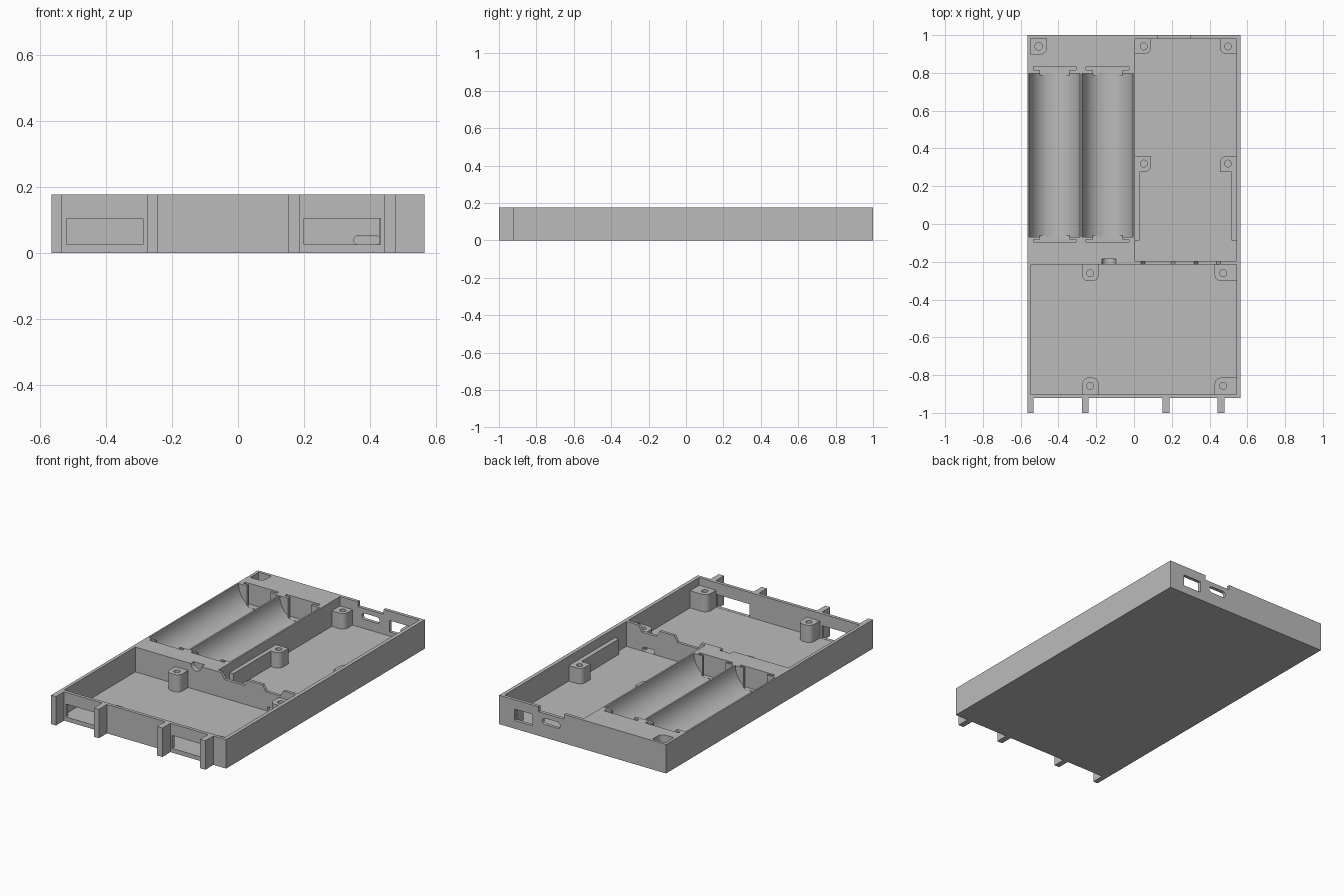
import bpy, bmesh, math
from mathutils import Vector

if "Cube" in bpy.data.objects:
    bpy.data.objects.remove(bpy.data.objects["Cube"])

H, FLOOR = 0.177, 0.025

grey = bpy.data.materials.new("plastic grey")
grey.diffuse_color = (0.5, 0.5, 0.5, 1)
grey.use_nodes = True
grey.node_tree.nodes["Principled BSDF"].inputs["Base Color"].default_value = grey.diffuse_color


def finish(name, bm):
    bmesh.ops.recalc_face_normals(bm, faces=bm.faces)
    me = bpy.data.meshes.new(name)
    bm.to_mesh(me)
    bm.free()
    ob = bpy.data.objects.new(name, me)
    bpy.context.collection.objects.link(ob)
    me.materials.append(grey)
    return ob


def prism(name, pts, lo, hi, axis="z"):
    """Extrude a 2D outline along z (points are x, y) or along y (points are x, z)."""
    bm = bmesh.new()
    place = (lambda a, b, c: (a, b, c)) if axis == "z" else (lambda a, b, c: (a, c, b))
    face = bm.faces.new([bm.verts.new(place(a, b, lo)) for a, b in pts])
    new = bmesh.ops.extrude_face_region(bm, geom=[face])["geom"]
    bmesh.ops.translate(bm, verts=[v for v in new if isinstance(v, bmesh.types.BMVert)],
                        vec=Vector(place(0, 0, hi - lo)))
    return finish(name, bm)


def box(name, x0, x1, y0, y1, z0, z1):
    return prism(name, [(x0, y0), (x1, y0), (x1, y1), (x0, y1)], z0, z1)


def circle(cx, cy, r, n=32):
    return [(cx + r * math.cos(2 * math.pi * i / n), cy + r * math.sin(2 * math.pi * i / n))
            for i in range(n)]


def stadium(x0, x1, z0, z1, n=10):
    r, zc, pts = (z1 - z0) / 2, (z0 + z1) / 2, []
    for cx, start in ((x1 - r, -90), (x0 + r, 90)):
        for i in range(n + 1):
            a = math.radians(start + 180 * i / n)
            pts.append((cx + r * math.cos(a), zc + r * math.sin(a)))
    return pts


def rounded(x0, x1, y0, y1, corners, r=0.035, n=8):
    """Rectangle outline with the named corners (sw, se, ne, nw) rounded."""
    spec = (("sw", x0, y0, 1, 1, 180), ("se", x1, y0, -1, 1, 270),
            ("ne", x1, y1, -1, -1, 0), ("nw", x0, y1, 1, -1, 90))
    pts = []
    for key, x, y, sx, sy, start in spec:
        if key not in corners:
            pts.append((x, y))
            continue
        for i in range(n + 1):
            a = math.radians(start + 90 * i / n)
            pts.append((x + sx * r + r * math.cos(a), y + sy * r + r * math.sin(a)))
    return pts


def cut(target, cutter):
    mod = target.modifiers.new("cut", "BOOLEAN")
    mod.operation, mod.solver, mod.object = "DIFFERENCE", "EXACT", cutter
    bpy.context.view_layer.objects.active = target
    bpy.ops.object.modifier_apply(modifier=mod.name)
    bpy.data.objects.remove(cutter)


def smooth(ob):
    bpy.ops.object.select_all(action="DESELECT")
    ob.select_set(True)
    bpy.context.view_layer.objects.active = ob
    bpy.ops.object.shade_smooth_by_angle(angle=math.radians(30))


# Tray body with its two open compartments
tray = box("tray", -0.565, 0.565, -0.922, 1.0, 0, H)
cut(tray, box("front_bay", -0.545, 0.542, -0.902, -0.215, FLOOR, 0.3))
cut(tray, box("board_bay", 0.005, 0.542, -0.197, 0.98, FLOOR, 0.3))

# Battery cradles with contact slots at both ends
for cx in (-0.42, -0.14):
    cut(tray, prism("cradle", circle(cx, H + 0.0005, 0.135, 96), -0.07, 0.797, "y"))
    for y0, y1, n0, n1 in ((0.815, 0.833, 0.79, 0.82), (-0.095, -0.081, -0.085, -0.06)):
        cut(tray, box("contact_slot", cx - 0.113, cx + 0.113, y0, y1, 0.05, 0.3))
        cut(tray, box("contact_neck", cx - 0.078, cx + 0.078, n0, n1, 0.05, 0.3))

# Corner screw pocket in the solid block
cut(tray, prism("pocket", rounded(-0.548, -0.462, 0.9, 0.983, ["se"]), 0.125, 0.3))
cut(tray, prism("pocket_hole", circle(-0.505, 0.94, 0.02), 0.05, 0.2))

# Cable groove, sloped notches and wire slot in the partition
cut(tray, prism("cable_groove", circle(-0.133, H + 0.001, 0.037), -0.25, -0.185, "y"))
for a, b in ((0.037, 0.218), (0.317, 0.458)):
    cut(tray, prism("notch", [(a - 0.01, H + 0.02), (a, H), (a + 0.022, 0.14),
                              (b - 0.022, 0.14), (b, H), (b + 0.01, H + 0.02)],
                    -0.25, -0.15, "y"))
cut(tray, prism("wire_slot", stadium(0.35, 0.432, FLOOR + 0.001, 0.052), -0.25, -0.15, "y"))

# Openings in the back wall
cut(tray, box("back_notch", 0.125, 0.3, 0.95, 1.05, 0.147, 0.3))
cut(tray, box("back_port", 0.34, 0.462, 0.95, 1.05, 0.05, 0.12))
cut(tray, prism("back_slot", stadium(0.152, 0.272, 0.08, 0.118), 0.95, 1.05, "y"))

# Windows in the front wall
for a, b in ((-0.52, -0.288), (0.2, 0.432)):
    cut(tray, box("window", a, b, -1.0, -0.85, FLOOR + 0.001, 0.105))
smooth(tray)

# Ribs standing out from the front wall
for i, (a, b) in enumerate(((-0.565, -0.533), (-0.276, -0.242), (0.152, 0.188), (0.443, 0.479))):
    box(f"front_rib_{i + 1}", a, b, -1.0, -0.92, 0, H)

# Side ledges that hold the board
box("left_ledge", 0.002, 0.03, -0.088, 0.28, FLOOR - 0.005, 0.12)
box("right_ledge", 0.515, 0.545, -0.088, 0.28, FLOOR - 0.005, 0.12)

# Screw posts: outline, hole centre, top height, rounded corners
posts = (
    (-0.275, -0.187, -0.303, -0.212, -0.232, -0.26, 0.13, ["sw", "se"]),
    (0.427, 0.545, -0.303, -0.212, 0.472, -0.26, 0.13, ["sw"]),
    (-0.275, -0.187, -0.905, -0.813, -0.232, -0.857, 0.13, ["nw", "ne"]),
    (0.427, 0.545, -0.905, -0.813, 0.472, -0.857, 0.13, ["nw"]),
    (0.002, 0.09, 0.9, 0.983, 0.052, 0.94, 0.12, ["se"]),
    (0.455, 0.545, 0.9, 0.983, 0.497, 0.94, 0.12, ["sw"]),
    (0.002, 0.09, 0.275, 0.36, 0.052, 0.32, 0.12, ["se"]),
    (0.455, 0.545, 0.275, 0.36, 0.497, 0.32, 0.12, ["nw"]),
)
for i, (x0, x1, y0, y1, cx, cy, top, corners) in enumerate(posts):
    post = prism(f"screw_post_{i + 1}", rounded(x0, x1, y0, y1, corners), FLOOR - 0.005, top)
    cut(post, prism("screw_hole", circle(cx, cy, 0.018), 0.04, 0.3))
    smooth(post)
